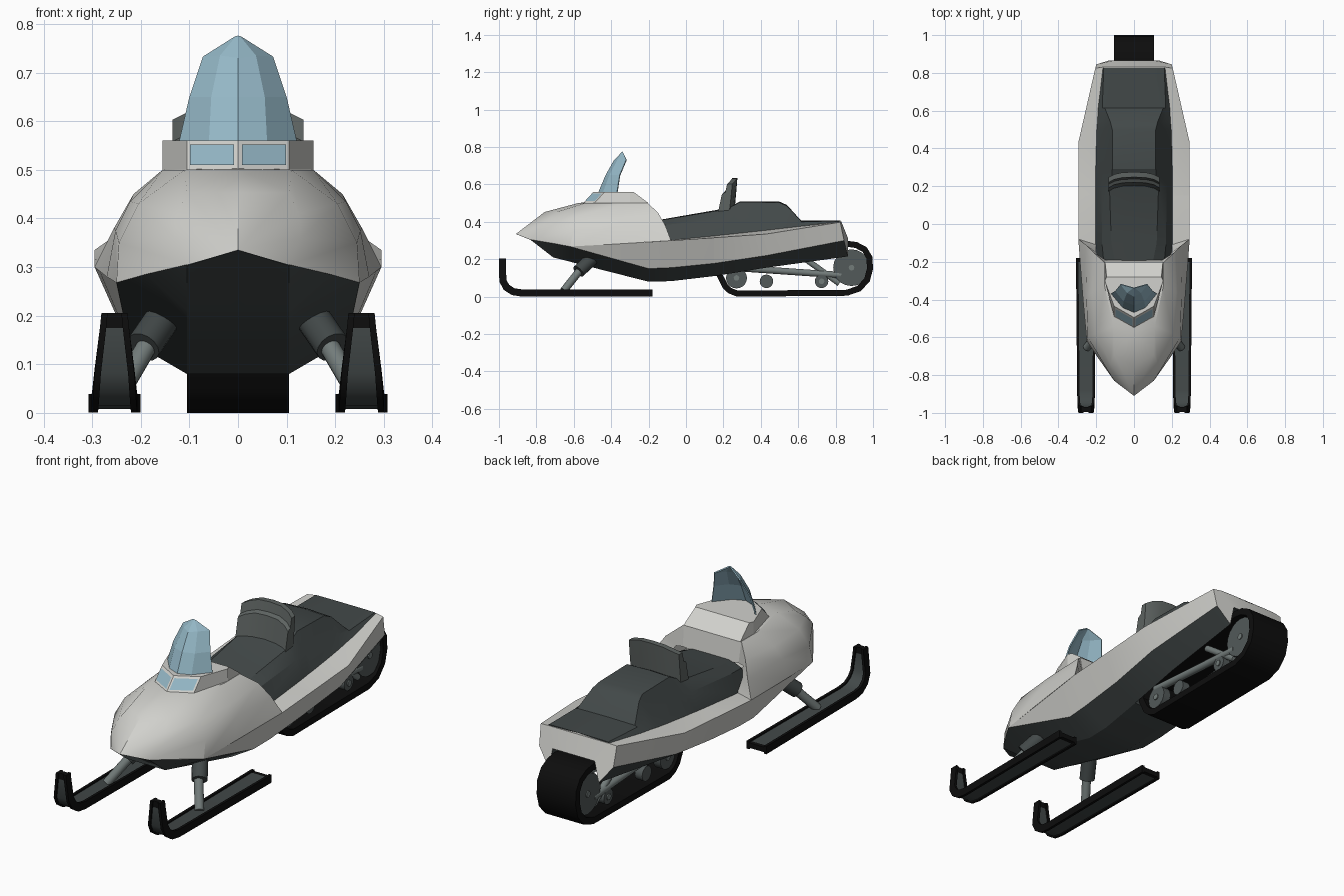
import bpy, bmesh, math
from mathutils import Vector

if "Cube" in bpy.data.objects:
    bpy.data.objects.remove(bpy.data.objects["Cube"])


def mat(name, r, g, b):
    m = bpy.data.materials.new(name)
    m.diffuse_color = (r, g, b, 1)
    m.use_nodes = True
    m.node_tree.nodes["Principled BSDF"].inputs["Base Color"].default_value = m.diffuse_color
    return m


LIGHT = mat("light grey shell", .64, .64, .61)
DARK = mat("dark grey vinyl", .055, .066, .066)
BLACK = mat("black rubber", .004, .004, .004)
MID = mat("backrest grey", .11, .125, .12)
STEEL = mat("steel grey", .17, .20, .195)
WHEEL = mat("wheel grey", .085, .10, .10)
BLUE = mat("blue glass", .30, .48, .57)


def finish(name, bm, mats, smooth=None, mirror=False):
    """Turn a bmesh into an object, optionally mirrored across x = 0."""
    if mirror:
        dup = bmesh.ops.duplicate(bm, geom=bm.verts[:] + bm.edges[:] + bm.faces[:])["geom"]
        for v in dup:
            if isinstance(v, bmesh.types.BMVert):
                v.co.x *= -1
        bmesh.ops.reverse_faces(bm, faces=[f for f in dup if isinstance(f, bmesh.types.BMFace)])
    bmesh.ops.remove_doubles(bm, verts=bm.verts, dist=.0005)
    bmesh.ops.recalc_face_normals(bm, faces=bm.faces)
    me = bpy.data.meshes.new(name)
    bm.to_mesh(me)
    bm.free()
    for m in mats:
        me.materials.append(m)
    ob = bpy.data.objects.new(name, me)
    bpy.context.collection.objects.link(ob)
    if smooth:
        bpy.ops.object.select_all(action='DESELECT')
        ob.select_set(True)
        bpy.context.view_layer.objects.active = ob
        bpy.ops.object.shade_smooth_by_angle(angle=math.radians(smooth))
    return ob


def loft(name, rings, mats, rule=lambda i, j: 0, closed=False, loop=False,
         caps=(None, None), smooth=None, mirror=False):
    """Skin rings of points; rule(i, j) picks the material, caps the end materials."""
    bm = bmesh.new()
    vs = [[bm.verts.new(p) for p in r] for r in rings]
    n, k = len(vs), len(vs[0])
    for i in range(n if loop else n - 1):
        a, b = vs[i], vs[(i + 1) % n]
        for j in range(k if closed else k - 1):
            q = (j + 1) % k
            bm.faces.new((a[j], a[q], b[q], b[j])).material_index = rule(i, j)
    for r, c in zip((vs[0], vs[-1]), caps):
        if c is not None:
            bm.faces.new(r).material_index = c
    return finish(name, bm, mats, smooth, mirror)


def ribbon(name, path, section, cx, mats, **kw):
    """Sweep section(half_width) = [(x, offset)] along a path of (y, z, half_width)."""
    rings, n = [], len(path)
    loop = kw.get("loop", False)
    for i, (y, z, w) in enumerate(path):
        p = Vector((y, z))
        a = Vector(path[i - 1][:2]) if i or loop else None
        b = Vector(path[(i + 1) % n][:2]) if i < n - 1 or loop else None
        d1 = (p - a).normalized() if a else (b - p).normalized()
        d2 = (b - p).normalized() if b else d1
        d = (d1 + d2).normalized()
        s = 1 / max(.6, d.dot(d1))
        rings.append([(cx + x, y - d.y * o * s, z + d.x * o * s) for x, o in section(w)])
    return loft(name, rings, mats, closed=True, **kw)


def rod(name, a, b, r, m, sides=14):
    a, b = Vector(a), Vector(b)
    rot = (b - a).to_track_quat('Z', 'Y')
    rings = [[p + rot @ Vector((r * math.cos(t), r * math.sin(t), 0))
              for t in [2 * math.pi * k / sides for k in range(sides)]] for p in (a, b)]
    return loft(name, rings, [m], closed=True, caps=(0, 0), smooth=40)


# Hull: deck centre, deck edge, crease, paint line, keel, tunnel, bottom centre
def hull(y, c, b, k, d=None, tunnel=None, ys=None):
    d = d or (c[0] * .8, c[1])
    t = tunnel or k
    yd, yc, yb, yk = ys or (y, y, y, y)
    return [(0, yd, d[1]), (d[0], yd, d[1]), (c[0], yc, c[1]), (b[0], yb, b[1]),
            (k[0], yk, k[1]), (t[0], yk, t[1]), (0, yk, t[1])]


tip = (0, .335)
loft("hull", [
    hull(-.91, tip, tip, tip),
    hull(-.83, (.105, .305), (.105, .305), (.105, .303)),
    hull(-.71, (.19, .285), (.19, .285), (.105, .21)),
    hull(-.62, (.25, .268), (.25, .268), (.105, .187)),
    hull(-.2, (.285, .292), (.225, .15), (.105, .08)),
    hull(-.08, (.295, .30), (.23, .155), (.105, .083), (.205, .302)),
    hull(.15, (.295, .315), (.236, .178), (.118, .11), (.205, .325)),
    hull(.151, (.295, .315), (.236, .178), (.118, .11), (.205, .325), (.113, .29)),
    hull(.43, (.295, .335), (.25, .22), (.13, .155), (.202, .355), (.113, .31)),
    hull(.85, (.205, .398), (.2, .30), (.135, .215), (.168, .402), (.113, .315),
         (.83, .825, .845, .865))],
    [LIGHT, DARK], lambda i, j: int(j > 2), caps=(None, 0), smooth=25, mirror=True)

# Hood: edge, two side points, shoulder, centre; last ring is the dash face
loft("hood", [
    [(0, -.91, .335)] * 5,
    [(.105, -.83, .305), (.13, -.79, .36), (.125, -.74, .41), (.105, -.69, .453), (0, -.755, .453)],
    [(.25, -.62, .268), (.245, -.60, .35), (.205, -.58, .43), (.11, -.54, .50), (0, -.57, .502)],
    [(.27, -.4, .28), (.252, -.38, .375), (.222, -.36, .435), (.155, -.33, .50), (0, -.36, .505)],
    [(.295, -.08, .30), (.255, -.11, .38), (.215, -.15, .45), (.155, -.205, .50), (0, -.205, .503)],
    [(.2, -.11, .30), (.2, -.15, .36), (.18, -.18, .40), (.15, -.19, .40), (0, -.19, .38)]],
    [LIGHT], smooth=28, mirror=True)

# Cowl on top of the hood
low = [(0, -.55, .50), (.105, -.49, .50), (.155, -.30, .495), (.153, -.2, .50), (0, -.2, .50)]
top = [(0, -.495, .56), (.105, -.435, .56), (.155, -.30, .56), (.145, -.28, .56), (0, -.28, .56)]
loft("cowl", [low, top], [LIGHT], caps=(None, 0), mirror=True)

# Two glass plates on the sloping front of the cowl
a, b, c, d = [Vector(p) for p in (low[0], low[1], top[1], top[0])]
nrm = (b - a).cross(d - a).normalized() * .003


def on_face(u, v):
    return a.lerp(b, u).lerp(d.lerp(c, u), v) + nrm


loft("cowl_windows", [[on_face(.07, .14), on_face(.93, .14)],
                      [on_face(.07, .84), on_face(.93, .84)]], [BLUE], mirror=True)

# Faceted windshield shell: centre, quarter and side columns
shield = loft("windshield", [
    [(0, -.47, .555), (.06, -.445, .555), (.122, -.37, .555)],
    [(0, -.43, .65), (.055, -.41, .65), (.10, -.355, .65)],
    [(0, -.385, .73), (.037, -.365, .735), (.072, -.32, .733)],
    [(0, -.34, .776), (.004, -.34, .775), (.01, -.337, .772)]], [BLUE], mirror=True)
sol = shield.modifiers.new("thickness", 'SOLIDIFY')
sol.thickness = .006


# Seat: lower edge, shoulder, top edge, centre
def seat(y, o, s, t, m):
    return [(p[0], y, p[1]) for p in (o, s, t, (0, m))]


loft("seat", [
    seat(-.2, (.2, .28), (.16, .375), (.10, .40), .40),
    seat(-.1, (.204, .30), (.17, .385), (.12, .415), .418),
    seat(.2, (.204, .33), (.172, .415), (.13, .465), .47),
    seat(.25, (.203, .335), (.165, .42), (.118, .485), .49),
    seat(.29, (.203, .34), (.16, .425), (.115, .507), .51),
    seat(.5, (.198, .362), (.16, .415), (.115, .503), .508),
    seat(.54, (.195, .366), (.162, .41), (.125, .485), .49),
    seat(.615, (.19, .376), (.168, .40), (.155, .405), .407),
    seat(.826, (.166, .40), (.16, .406), (.10, .407), .407)],
    [DARK], caps=(0, 0), smooth=25, mirror=True)

# Curved backrest, swept from centre to side
loft("backrest", [
    [(x, .2 + s, .455), (x, .22 + s, h - .055), (x, .238 + s, h - .045), (x, .248 + s, h),
     (x, .275 + s, h), (x, .27 + s, h - .06), (x, .258 + s, .44)]
    for x, s, h in ((0, 0, .635), (.06, -.002, .632), (.105, -.012, .618), (.135, -.028, .603))],
    [MID], closed=True, caps=(None, 0), smooth=25, mirror=True)


# Skis with sunken panels, struts
def ski_section(w):
    i, t, g = w - .013, .019, .012
    return [(-w, t), (-i, t), (-i, g), (i, g), (i, t), (w, t),
            (w, -t), (i, -t), (i, -g), (-i, -g), (-i, -t), (-w, -t)]


ski_path = [(-.18, .02, .053), (-.2, .02, .053), (-.88, .02, .047), (-.925, .027, .046),
            (-.96, .05, .044), (-.979, .085, .041), (-.982, .175, .030), (-.982, .205, .027)]
for s, side in ((1, "left"), (-1, "right")):
    ribbon(side + "_ski", ski_path, ski_section, .254 * s, [BLACK, DARK],
           rule=lambda i, j: int(j in (2, 8) and 0 < i < 6), caps=(0, 0), smooth=30)
    rod(side + "_strut_collar", (.14 * s, -.49, .215), (.195 * s, -.575, .135), .036, DARK)
    rod(side + "_strut", (.18 * s, -.56, .15), (.25 * s, -.655, .03), .021, STEEL)

# Track belt: one closed loop, its top run hidden in the hull tunnel
belt = [(.177, .12), (.21, .055), (.235, .032), (.275, .016), (.86, .021), (.925, .043), (.968, .09),
        (.984, .15), (.98, .21), (.955, .252), (.91, .276), (.86, .283), (.80, .272),
        (.55, .255), (.21, .22)]
ribbon("track_belt", [(y, z, .105) for y, z in belt],
       lambda w: [(-w, .016), (w, .016), (w, -.016), (-w, -.016)], 0, [BLACK], loop=True, smooth=35)

# Wheels and suspension arms inside the belt
for s, side in ((1, "left"), (-1, "right")):
    for n, (y, z, r) in enumerate([(.885, .155, .098), (.27, .10, .056), (.43, .082, .036), (.725, .082, .036)]):
        rod(f"{side}_track_wheel_{n + 1}", (.05 * s, y, z), (.09 * s, y, z), r, WHEEL, 20)
    rod(side + "_lower_arm", (.075 * s, .25, .155), (.075 * s, .83, .115), .018, STEEL)
    rod(side + "_rear_arm", (.07 * s, .62, .215), (.07 * s, .82, .07), .016, STEEL)
for n, (y, z) in enumerate([(.885, .155), (.27, .10), (.725, .082)]):
    rod(f"axle_{n + 1}", (-.095, y, z), (.095, y, z), .015, STEEL)
